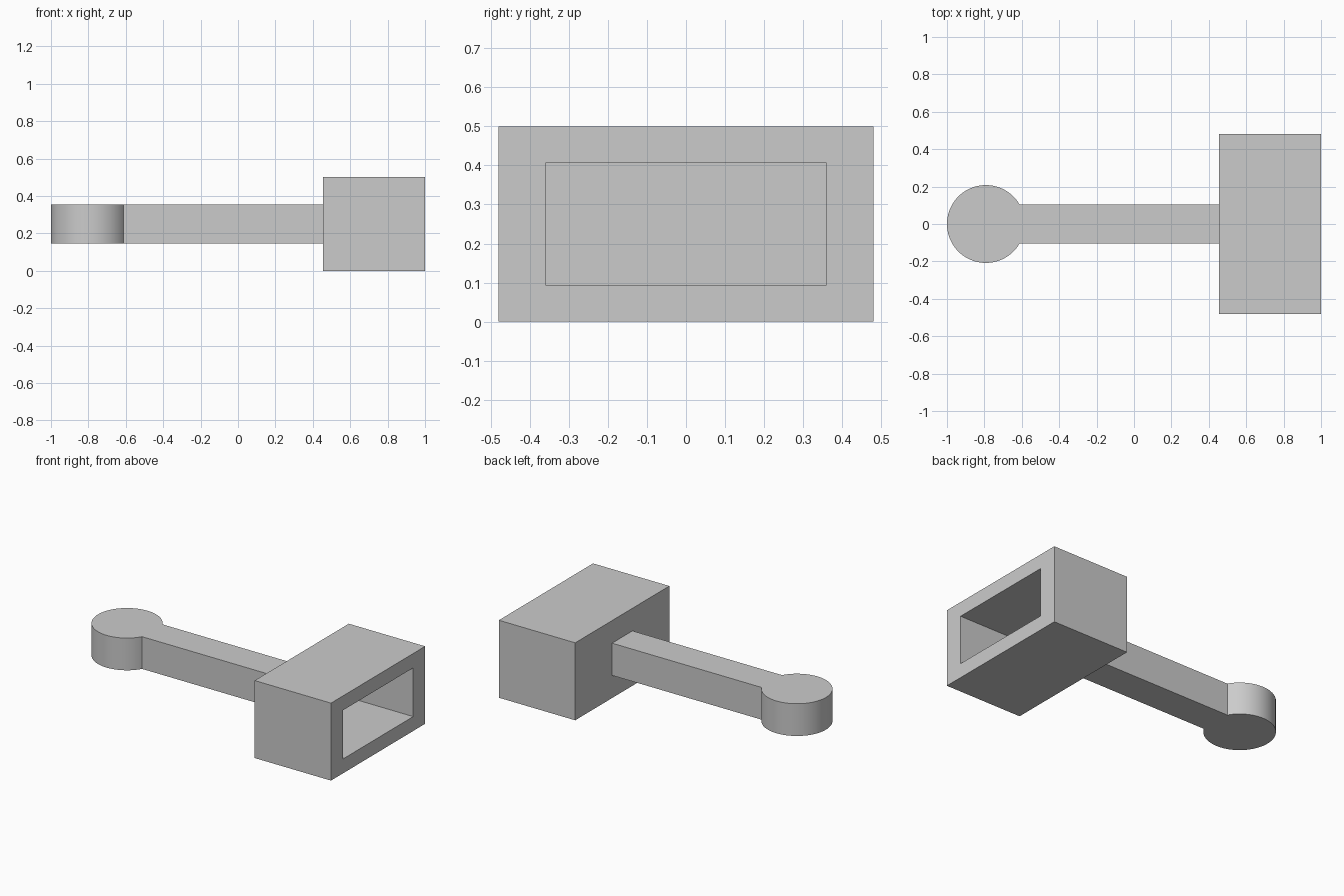
import bpy
import bmesh
from math import cos, sin, radians
from mathutils import Vector

cube = bpy.data.objects.get("Cube")
if cube:
    bpy.data.objects.remove(cube, do_unlink=True)

GREY = (0.6, 0.6, 0.6, 1.0)
mat = bpy.data.materials.new("plain_grey")
mat.use_nodes = True
mat.diffuse_color = GREY
mat.node_tree.nodes["Principled BSDF"].inputs["Base Color"].default_value = GREY

MID_Z = 0.25


def finish(bm, name):
    """Turn a bmesh into a named, coloured object."""
    bmesh.ops.recalc_face_normals(bm, faces=bm.faces)
    mesh = bpy.data.meshes.new(name)
    bm.to_mesh(mesh)
    bm.free()
    mesh.materials.append(mat)
    obj = bpy.data.objects.new(name, mesh)
    bpy.context.collection.objects.link(obj)
    return obj


# Socket box: block with a rectangular recess sunk into its +x end
x_back, x_open, depth = 0.455, 1.0, 0.45
half_y, half_z = 0.48, 0.25
hole_y, hole_z = 0.358, 0.157

bm = bmesh.new()
bmesh.ops.create_cube(bm, size=2)
for v in bm.verts:
    v.co = Vector((x_open if v.co.x > 0 else x_back,
                   v.co.y * half_y, MID_Z + v.co.z * half_z))
end = max(bm.faces, key=lambda f: f.calc_center_median().x)
bmesh.ops.inset_individual(bm, faces=[end], thickness=0.1)
for v in end.verts:
    v.co.y = hole_y if v.co.y > 0 else -hole_y
    v.co.z = MID_Z + (hole_z if v.co.z > MID_Z else -hole_z)
floor = bmesh.ops.extrude_discrete_faces(bm, faces=[end])["faces"][0]
bmesh.ops.translate(bm, verts=floor.verts, vec=(-depth, 0, 0))
finish(bm, "socket_box")

# Arm with round end: keyhole outline extruded upward
radius, half_height, steps = 0.208, 0.104, 75
centre_x = -1 + radius
outline = []
for i in range(steps + 1):
    a = radians(30 + 300 * i / steps)
    outline.append((centre_x + radius * cos(a), radius * sin(a)))
outline += [(x_back, outline[-1][1]), (x_back, outline[0][1])]

bm = bmesh.new()
base = bm.faces.new([bm.verts.new((x, y, MID_Z - half_height)) for x, y in outline])
top = bmesh.ops.extrude_face_region(bm, geom=[base])["geom"]
bmesh.ops.translate(bm, verts=[g for g in top if isinstance(g, bmesh.types.BMVert)],
                    vec=(0, 0, 2 * half_height))
if not any(all(v.co.z < MID_Z for v in f.verts) for f in bm.faces):
    bm.verts.ensure_lookup_table()
    bm.faces.new([v for v in bm.verts if v.co.z < MID_Z])
arm = finish(bm, "arm_with_round_end")

bpy.ops.object.select_all(action="DESELECT")
arm.select_set(True)
bpy.context.view_layer.objects.active = arm
bpy.ops.object.shade_smooth_by_angle(angle=radians(30))
